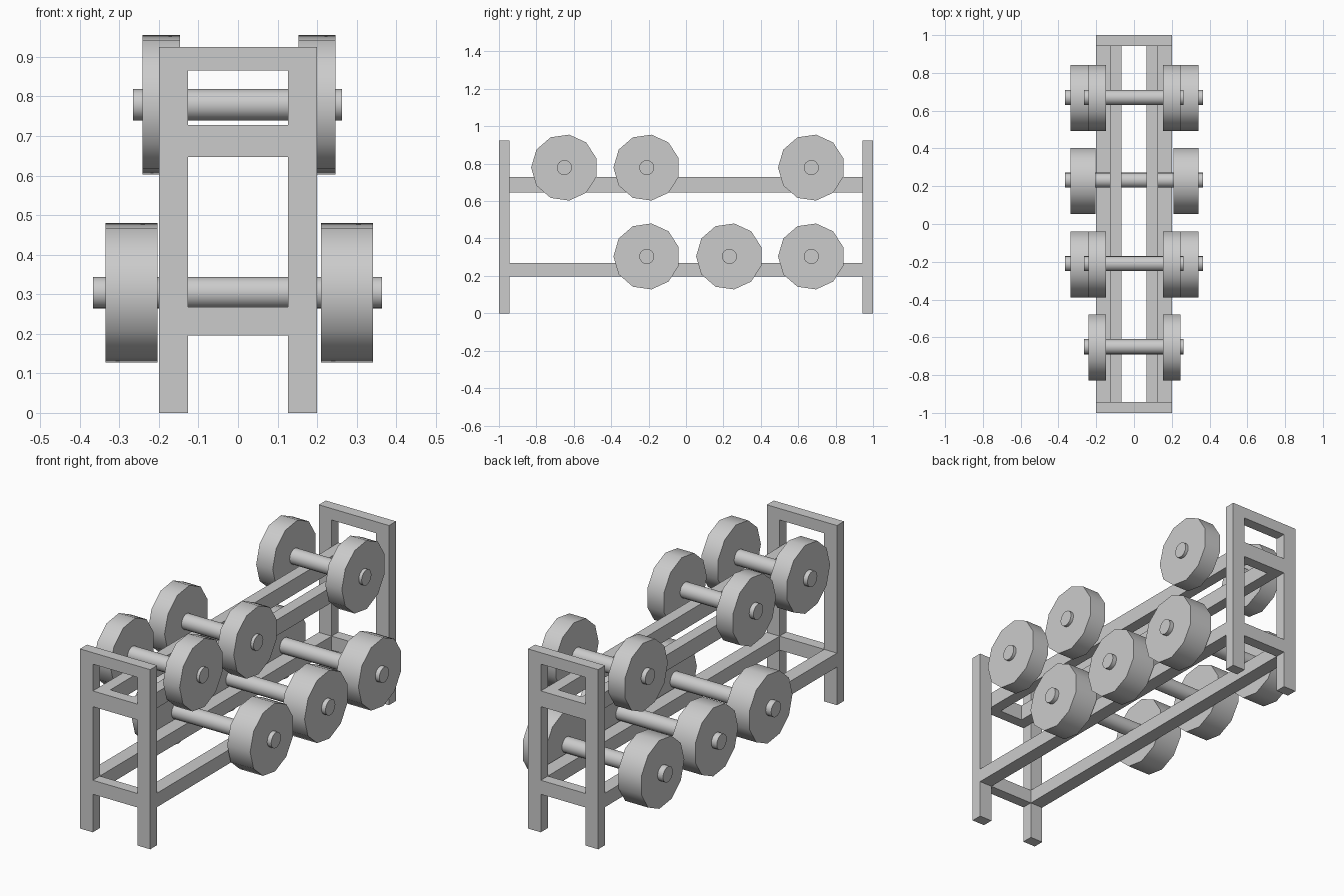
import bpy, math
from mathutils import Matrix

if "Cube" in bpy.data.objects:
    bpy.data.objects.remove(bpy.data.objects["Cube"])


def box(name, x, y, z):
    """Box from (min, max) ranges on each axis."""
    bpy.ops.mesh.primitive_cube_add(size=1)
    ob = bpy.context.object
    ob.name = name
    size = [r[1] - r[0] for r in (x, y, z)]
    mid = [(r[0] + r[1]) / 2 for r in (x, y, z)]
    ob.data.transform(Matrix.Translation(mid) @ Matrix.Diagonal((*size, 1)))
    return ob


def mirror(ob, x=False, y=False):
    m = ob.modifiers.new("mirror", 'MIRROR')
    m.use_axis = (x, y, False)
    m.use_clip = False


def rod(name, x0, x1, y, z, r, sides):
    """Cylinder along x, one corner pointing to -y."""
    bpy.ops.mesh.primitive_cylinder_add(vertices=sides, radius=r, depth=x1 - x0)
    ob = bpy.context.object
    ob.name = name
    # local +y corner -> -y, axis z -> x
    rot = Matrix(((0, 0, 1, 0), (0, -1, 0, 0), (1, 0, 0, 0), (0, 0, 0, 1)))
    ob.data.transform(rot)
    ob.location = ((x0 + x1) / 2, y, z)
    bpy.ops.object.shade_smooth_by_angle(angle=math.radians(40))
    return ob


# End frames: posts and crossbars
END = (0.943, 1.0)
INNER, OUTER = 0.127, 0.20
LOW, MID, TOP = (0.196, 0.268), (0.647, 0.728), (0.866, 0.925)
mirror(box("post", (INNER, OUTER), END, (0, TOP[1])), x=True, y=True)
for name, z in (("lower", LOW), ("middle", MID), ("top", TOP)):
    mirror(box(name + "_crossbar", (-INNER, INNER), END, z), y=True)

# Long rails: upper pair set inside the lower pair
SPAN = (-END[0], END[0])
mirror(box("lower_rail", (INNER, OUTER), SPAN, LOW), x=True)
mirror(box("upper_rail", (0.067, INNER), SPAN, MID), x=True)


# Dumbbells: handle and two eleven-sided heads
def dumbbell(name, y, z, cx, inner, outer, half):
    rod(name + "_handle", cx - half, cx + half, y, z, 0.04, 16)
    for side, s in (("left", -1), ("right", 1)):
        a, b = sorted((s * inner, s * outer))
        rod(f"{name}_{side}_head", a + 0.003, b + 0.003, y, z, 0.178, 11)


for i, y in enumerate((-0.65, -0.21, 0.67)):
    dumbbell(f"upper_dumbbell_{i}", y, 0.779, -0.001, 0.15, 0.244, 0.264)
for i, y in enumerate((-0.21, 0.232, 0.67)):
    dumbbell(f"lower_dumbbell_{i}", y, 0.304, -0.001, 0.207, 0.338, 0.365)
